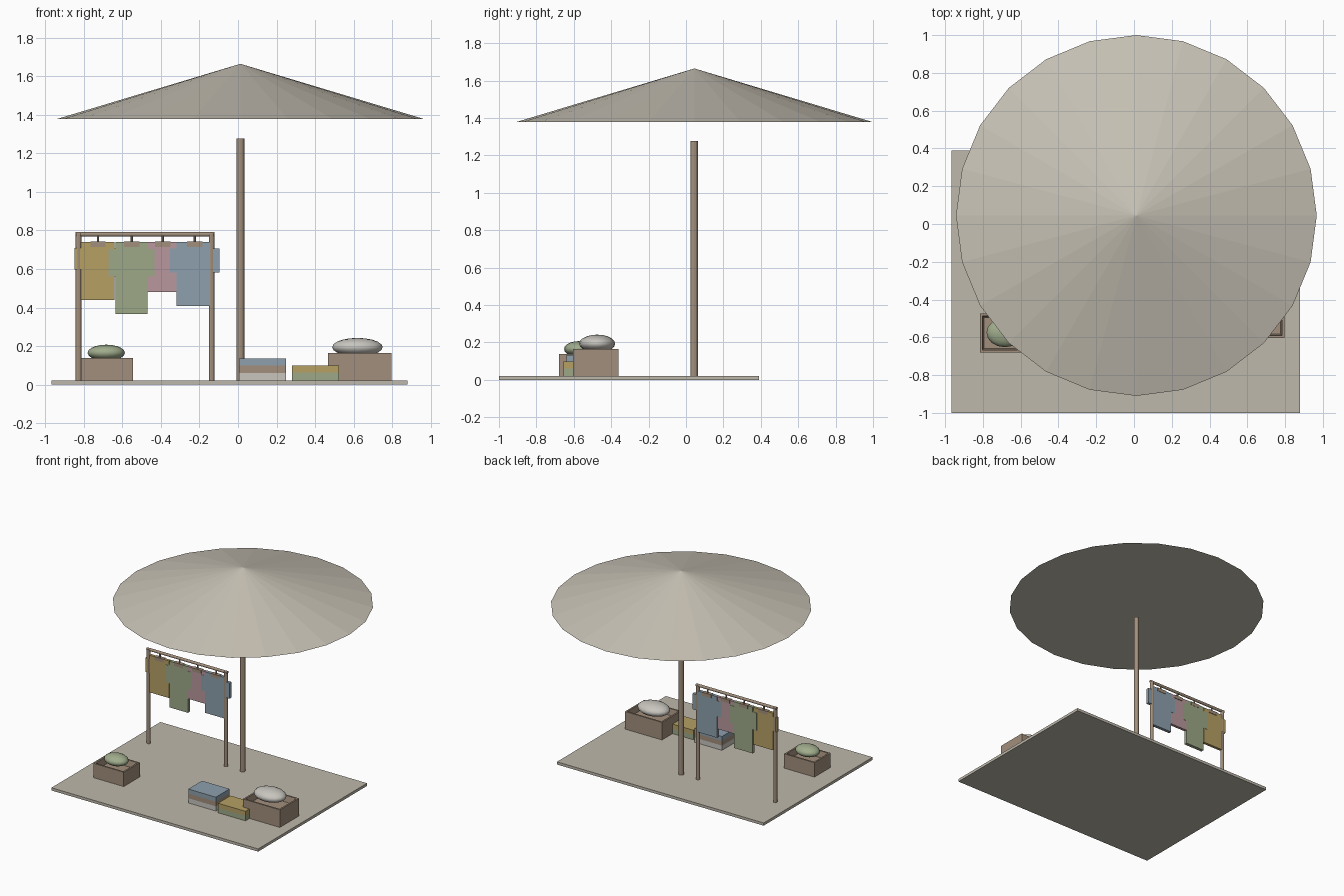
import bpy, bmesh
from mathutils import Matrix, Vector

default = bpy.data.objects.get("Cube")
if default:
    bpy.data.objects.remove(default, do_unlink=True)


def material(name, *rgb):
    """Flat material from 0-255 display colour."""
    lin = [((c / 255 + 0.055) / 1.055) ** 2.4 for c in rgb] + [1.0]
    m = bpy.data.materials.new(name)
    m.use_nodes = True
    m.diffuse_color = lin
    m.node_tree.nodes["Principled BSDF"].inputs["Base Color"].default_value = lin
    return m


CANVAS = material("canvas", 200, 194, 181)
GROUND = material("ground_mat", 190, 184, 171)
WOOD = material("wood", 162, 143, 124)
GOLD = material("gold_cloth", 182, 160, 100)
GREEN = material("green_cloth", 157, 168, 135)
PINK = material("pink_cloth", 184, 152, 157)
BLUE = material("blue_cloth", 142, 160, 174)
MELON = material("green_produce", 160, 172, 140)
PALE = material("pale_produce", 200, 197, 190)


def finish(name, bm, mat, smooth=False):
    bmesh.ops.recalc_face_normals(bm, faces=bm.faces)
    for f in bm.faces:
        f.smooth = smooth
    me = bpy.data.meshes.new(name)
    bm.to_mesh(me)
    bm.free()
    me.materials.append(mat)
    ob = bpy.data.objects.new(name, me)
    bpy.context.collection.objects.link(ob)


def place(centre, scale):
    """Matrix that scales, then moves to the centre."""
    return Matrix.Translation(centre) @ Matrix.Diagonal((*scale, 1))


def add_box(bm, x, y, z):
    """Box from three (low, high) ranges."""
    centre = [(low + high) / 2 for low, high in (x, y, z)]
    size = [high - low for low, high in (x, y, z)]
    bmesh.ops.create_cube(bm, size=1, matrix=place(centre, size))


def box(name, x, y, z, mat):
    bm = bmesh.new()
    add_box(bm, x, y, z)
    finish(name, bm, mat)


def cylinder(name, a, b, radius, mat, sides=12, tip=None):
    """Rod from a to b, or a cone if tip is given."""
    a, b = Vector(a), Vector(b)
    turn = (b - a).to_track_quat("Z", "Y").to_matrix().to_4x4()
    bm = bmesh.new()
    bmesh.ops.create_cone(bm, cap_ends=True, segments=sides, radius1=radius,
                          radius2=radius if tip is None else tip, depth=(b - a).length,
                          matrix=Matrix.Translation((a + b) / 2) @ turn)
    bmesh.ops.remove_doubles(bm, verts=bm.verts, dist=0.0001)
    finish(name, bm, mat)


def crate(name, x, y, top):
    """Open crate with a recessed interior."""
    bm = bmesh.new()
    add_box(bm, x, y, (FLOOR, top))
    bm.normal_update()
    lid = max(bm.faces, key=lambda f: f.calc_center_median().z)
    bmesh.ops.inset_region(bm, faces=[lid], thickness=0.018)
    bmesh.ops.inset_region(bm, faces=[lid], thickness=0.012, depth=-0.05)
    finish(name, bm, WOOD)


def melon(name, centre, radii, mat):
    bm = bmesh.new()
    bmesh.ops.create_uvsphere(bm, u_segments=16, v_segments=10, radius=1,
                              matrix=place(centre, radii))
    finish(name, bm, mat, smooth=True)


def stack(name, x, y, levels, mats):
    """Folded cloth, one box per layer."""
    for i, mat in enumerate(mats):
        box(f"{name}_layer_{i + 1}", x, y, levels[i:i + 2], mat)


FLOOR = 0.022
CX, CY = 0.0125, 0.043

# Ground, pole and canopy
box("ground", (-0.967, 0.88), (-1, 0.39), (0, FLOOR), GROUND)
cylinder("canopy_pole", (CX, CY, 0.005), (CX, CY, 1.277), 0.02, WOOD)
cylinder("canopy", (CX, 0.045, 1.378), (CX, 0.045, 1.665), 0.955, CANVAS, sides=24, tip=0)

# Clothes rack
for side, x in (("right", -0.828), ("left", -0.137)):
    cylinder(f"{side}_rack_post", (x, CY, 0.005), (x, CY, 0.785), 0.0145, WOOD)
cylinder("rack_rail", (-0.843, CY, 0.78), (-0.122, CY, 0.78), 0.011, WOOD)

# Hanging shirts: colour, centre x, half width, height, thickness
SHIRT_TOP = 0.74
shirts = [
    ("gold", GOLD, -0.727, 0.087, 0.30, 0.022),
    ("green", GREEN, -0.552, 0.083, 0.373, 0.026),
    ("pink", PINK, -0.39, 0.082, 0.26, 0.022),
    ("blue", BLUE, -0.225, 0.093, 0.332, 0.025),
]
for label, mat, x, half, height, thick in shirts:
    depth = (CY - thick / 2, CY + thick / 2)
    bm = bmesh.new()
    add_box(bm, (x - half, x + half), depth, (SHIRT_TOP - height, SHIRT_TOP))
    sleeve_top = SHIRT_TOP - height * 0.1
    for s in (-1, 1):
        span = sorted((x + s * half, x + s * (half + 0.036)))
        add_box(bm, span, depth, (sleeve_top - height * 0.38, sleeve_top))
    finish(f"{label}_shirt", bm, mat)
    box(f"{label}_shirt_hanger", (x - 0.04, x + 0.04), (CY - 0.015, CY + 0.015),
        (0.715, SHIRT_TOP + 0.002), WOOD)
    cylinder(f"{label}_shirt_hook", (x, CY, 0.735), (x, CY, 0.775), 0.006, WOOD, sides=8)

# Crates with produce
crate("right_crate", (-0.816, -0.545), (-0.68, -0.474), 0.138)
melon("green_melon", (-0.684, -0.575, 0.165), (0.097, 0.077, 0.042), MELON)
crate("left_crate", (0.467, 0.797), (-0.604, -0.36), 0.164)
melon("pale_melon", (0.62, -0.475, 0.194), (0.131, 0.096, 0.048), PALE)

# Folded cloth
stack("large_stack", (0.004, 0.25), (-0.64, -0.465), (FLOOR, 0.06, 0.098, 0.134), (PALE, WOOD, BLUE))
stack("small_stack", (0.28, 0.525), (-0.655, -0.495), (FLOOR, 0.062, 0.099), (GREEN, GOLD))
